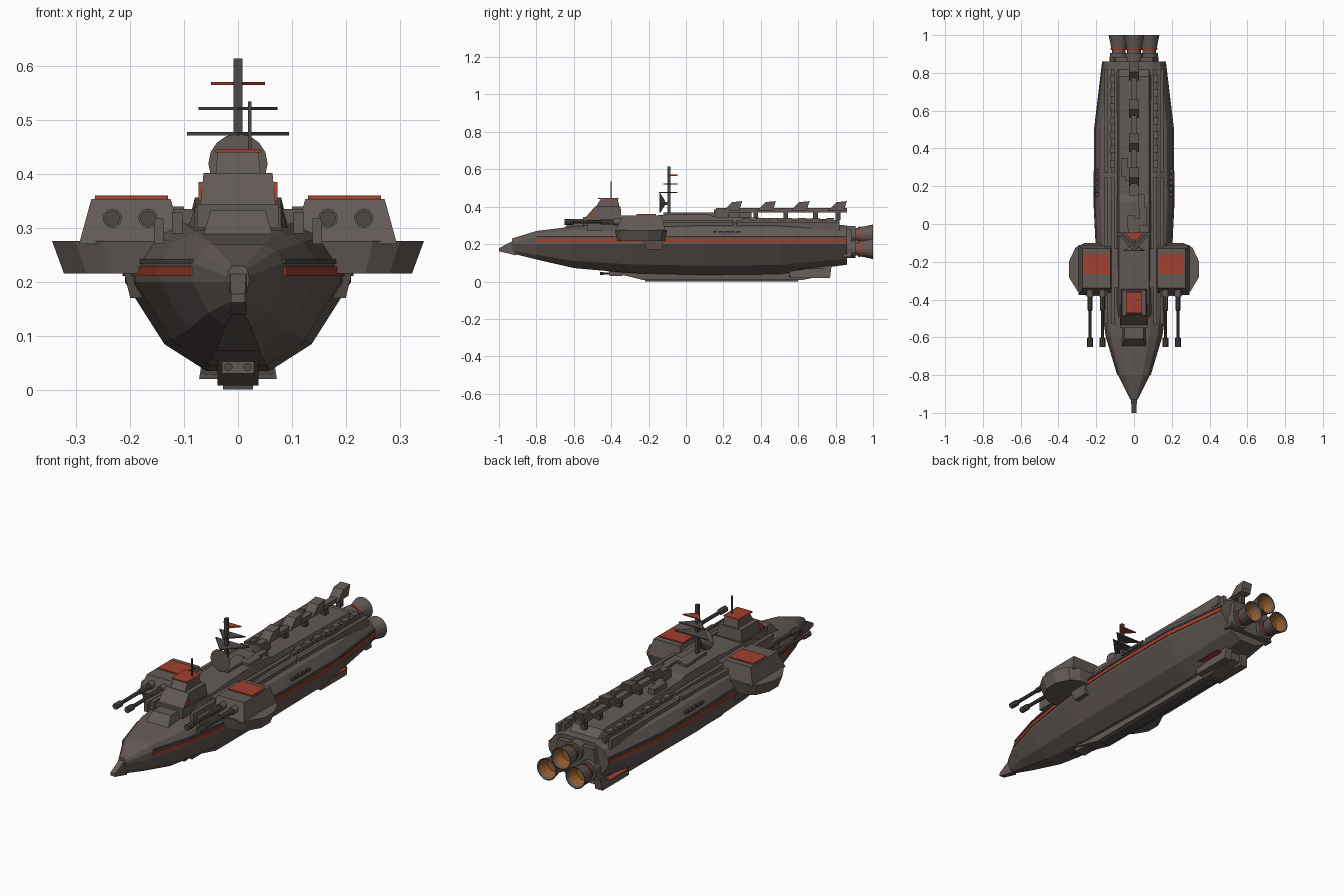
import bpy, bmesh, math
from mathutils import Matrix, Vector

cube = bpy.data.objects.get("Cube")
if cube:
    bpy.data.objects.remove(cube)


def material(name, rgb):
    m = bpy.data.materials.new(name)
    m.use_nodes = True
    m.diffuse_color = (*rgb, 1)
    b = m.node_tree.nodes["Principled BSDF"]
    b.inputs["Base Color"].default_value = (*rgb, 1)
    b.inputs["Roughness"].default_value = 0.8
    return m


GREY = material("warm_grey", (0.125, 0.102, 0.092))
DARK = material("dark_grey", (0.075, 0.066, 0.062))
RED = material("rust_red", (0.36, 0.05, 0.028))
GLOW = material("burnt_orange", (0.3, 0.11, 0.03))


def finish(name, bm, mat, mirror=False):
    bmesh.ops.recalc_face_normals(bm, faces=bm.faces)
    me = bpy.data.meshes.new(name)
    bm.to_mesh(me)
    bm.free()
    me.materials.append(mat)
    ob = bpy.data.objects.new(name, me)
    bpy.context.collection.objects.link(ob)
    if mirror:
        ob.modifiers.new("mirror", 'MIRROR').use_bisect_axis[0] = False
    return ob


def loft(name, rings, mat, mirror=False, caps=True):
    """Skin a list of equal-length point rings."""
    bm = bmesh.new()
    vs = [[bm.verts.new(p) for p in r] for r in rings]
    n = len(vs[0])
    for a, b in zip(vs, vs[1:]):
        for i in range(n):
            bm.faces.new((a[i], a[(i + 1) % n], b[(i + 1) % n], b[i]))
    if caps:
        bm.faces.new(vs[0])
        bm.faces.new(vs[-1])
    return finish(name, bm, mat, mirror)


def rect(x0, x1, y0, y1, z):
    return [(x0, y0, z), (x1, y0, z), (x1, y1, z), (x0, y1, z)]


def box(name, x, y, z, mat=GREY, mirror=False, top=None):
    """Box from ranges; top=(x range, y range) tapers the upper face."""
    tx, ty = top or (x, y)
    return loft(name, [rect(*x, *y, z[0]), rect(*tx, *ty, z[1])], mat, mirror)


def side_prism(name, profile, x0, x1, mat=GREY, mirror=False):
    """Extrude a (y, z) profile along x."""
    return loft(name, [[(x, y, z) for y, z in profile] for x in (x0, x1)], mat, mirror)


def lathe_y(name, profile, x, z, mat=GREY, mirror=False, n=12, caps=True):
    """Turn a (y, radius) profile about an axis parallel to y."""
    rings = [[(x + r * math.cos(math.tau * i / n), y, z + r * math.sin(math.tau * i / n))
              for i in range(n)] for y, r in profile]
    return loft(name, rings, mat, mirror, caps)


# Hull: stations of y, half width, top, bottom
stations = [(-.93, .02, .23, .15), (-.8, .085, .27, .118), (-.6, .145, .295, .072),
            (-.3, .19, .312, .045), (.1, .21, .32, .035), (.5, .208, .318, .04),
            (.86, .165, .3, .09)]


def hull_ring(y, w, top, bot):
    hi = min(.236, top - .02)
    half = [(.55 * w, top), (.84 * w, hi + .65 * (top - hi)), (w, hi), (w, .2),
            (.65 * w, bot + .3 * (.2 - bot)), (.28 * w, bot)]
    return [(x, y, z) for x, z in half] + [(-x, y, z) for x, z in reversed(half)]


loft("hull", [hull_ring(*s) for s in stations], GREY)


def side_band(name, z0, z1, out, mat):
    loft(name, [[(w - .01, y, z0), (w + out, y, z0), (w + out, y, z1), (w - .01, y, z1)]
                for y, w, *_ in stations[1:]], mat, True)


side_band("side_stripe", .211, .229, .004, RED)
side_band("side_rail", .234, .243, .003, DARK)

# Bow ram
loft("bow_ram", [[(-.016, -.91, .14), (.016, -.91, .14), (.016, -.91, .225), (-.016, -.91, .225)],
                 [(-.013, -1, .162), (.013, -1, .162), (.013, -1, .178), (-.013, -1, .178)]], GREY)

# Keel, stern bays and lower panels
side_prism("keel", [(-.42, .055), (-.23, .008), (.62, .008), (.76, .035), (.76, .08), (-.3, .08)],
           -.038, .038)
box("keel_plate", (-.028, .028), (-.22, .6), (0, .01), DARK)
box("stern_bay", (.03, .072), (.56, .77), (.02, .1), GREY, True, ((.03, .06), (.54, .78)))
for i in range(2):
    lathe_y("bay_port", [(.557, .007), (.55, .007)], .045 + .014 * i, .034, DARK, True, 8)
loft("belly_panel", [[(.08, y, .054), (.1, y, .066), (.1, y, .07), (.08, y, .07)]
                     for y in (.14, .32)], RED, True)
box("bay_stripe", (.06, .095), (.6, .74), (.066, .07), RED, True)

# Belly gun
box("belly_gun_mount", (-.03, .03), (-.41, -.34), (.03, .06))
for s in (-1, 1):
    lathe_y("belly_gun_barrel", [(-.46, .008), (-.44, .008), (-.44, .005), (-.38, .005)],
            .018 * s, .042, DARK, n=8)

# Deckhouse along the spine
deck = [(-.5, .3), (-.42, .338), (-.1, .357), (.12, .357), (.16, .345), (.78, .334), (.82, .3)]
loft("upper_deck", [[(-.098, y, .285), (.098, y, .285), (.08, y, z), (-.08, y, z)]
                    for y, z in deck], GREY)
for y0, y1 in ((-.53, .25), (.27, .82)):
    box("deck_rail_inner", (.103, .122), (y0, y1), (.29, .33), GREY, True)
    box("deck_rail_outer", (.138, .156), (y0, y1), (.27, .318), GREY, True)
for i in range(7):
    y = .3 + .075 * i
    box("rail_block", (.1, .128), (y, y + .04), (.32, .34), GREY, True)
for i in range(5):
    y = .145 + .031 * i
    box("side_window", (.17, .204), (y, y + .022), (.258, .27), DARK, True)
for x, y, w, l in ((-.05, .3, .018, .05), (-.03, .26, .015, .03), (.05, .04, .02, .05),
                   (-.015, .01, .02, .035), (.04, .12, .015, .04)):
    box("deck_box", (x - w, x + w), (y - l, y + l), (.33, .37))

# Spine conveyor with wedge housings
box("spine_beam", (-.016, .016), (.16, .86), (.37, .392))
for y in (.2, .36, .52, .68, .8):
    box("spine_support", (-.012, .012), (y, y + .025), (.33, .372), DARK)
for i in range(4):
    y = .2 + .18 * i + (0 if i < 3 else .02)
    side_prism("spine_housing", [(y, .378), (y + .045, .424), (y + .1, .43), (y + .085, .378)],
               -.027, .027)
box("spine_front", (-.024, .024), (.15, .23), (.345, .385))

# Bridge
box("bridge_foredeck", (-.065, .065), (-.65, -.48), (.285, .333), GREY, False,
    ((-.05, .05), (-.61, -.48)))
box("bridge_base", (-.075, .075), (-.55, -.34), (.3, .345))
box("bridge_tower", (-.07, .07), (-.54, -.345), (.34, .402), GREY, False,
    ((-.064, .064), (-.485, -.35)))
box("bridge_cabin", (-.042, .042), (-.485, -.355), (.395, .442), GREY, False,
    ((-.038, .038), (-.455, -.365)))
box("bridge_roof", (-.042, .042), (-.47, -.36), (.44, .447), RED)
side_prism("bridge_side_mark", [(-.525, .35), (-.485, .35), (-.5, .385)], .066, .073, RED, True)
box("bridge_antenna", (.019, .025), (-.403, -.397), (.44, .535), DARK)

# Mast with triangular vanes and dish
box("mast", (-.008, .008), (-.1, -.082), (.34, .615), DARK)
for z, w, d, mat in ((.475, .095, .1, DARK), (.522, .073, .075, DARK), (.568, .05, .055, RED)):
    tri = [(-w, -.045), (w, -.045), (0, -.045 - d)]
    loft("mast_vane", [[(x, y, z + h) for x, y in tri] for h in (-.003, .003)], mat)
lathe_y("dish", [(-.142, .055), (-.14, .055), (-.112, .012)], 0, .42, GREY, n=16)
box("dish_arm", (-.008, .008), (-.125, -.085), (.41, .425), DARK)
box("mast_foot", (-.03, .03), (-.12, .03), (.345, .37))

# Gun sponsons
outline = [(.1, -.38), (.25, -.38), (.3, -.355), (.345, -.28), (.345, -.2), (.31, -.125),
           (.26, -.1), (.1, -.1)]


def shrink(f, z):
    return [(.1 + (x - .1) * f, -.24 + (y + .24) * f, z) for x, y in outline]


loft("sponson_base", [shrink(.91, .216), shrink(1, .276)], GREY, True)
box("sponson_turret", (.1, .295), (-.375, -.11), (.27, .354), GREY, True,
    ((.125, .272), (-.34, -.13)))
box("sponson_roof", (.13, .265), (-.265, -.16), (.35, .36), RED, True)
box("sponson_inner_step", (.07, .12), (-.34, -.13), (.3, .335), GREY, True)
box("sponson_bracket", (.17, .2), (-.21, -.13), (.17, .22), GREY, True,
    ((.16, .212), (-.23, -.12)))
for x in (.167, .233):
    lathe_y("gun_collar", [(-.385, .018), (-.34, .018)], x, .318, GREY, True)
    lathe_y("gun_barrel", [(-.65, .015), (-.605, .015), (-.6, .009), (-.46, .009),
                           (-.455, .013), (-.37, .013)], x, .318, DARK, True, 8)

# Engines
box("engine_block", (-.13, .13), (.84, .885), (.13, .28), GREY, False,
    ((-.1, .1), (.84, .885)))
for x, z in ((-.08, .175), (.08, .175), (0, .25)):
    lathe_y("engine_neck", [(.86, .048), (.905, .048), (.905, .036), (.925, .036)], x, z, GREY, n=16)
    lathe_y("engine_ring", [(.92, .042), (.932, .044)], x, z, RED, n=16)
    lathe_y("engine_bell", [(.925, .04), (.96, .046), (1, .055), (1, .051), (.96, .042)],
            x, z, GREY, n=16, caps=False)
    lathe_y("engine_glow", [(.985, .0475), (.94, .034), (.938, .002)], x, z, GLOW, n=16, caps=False)
